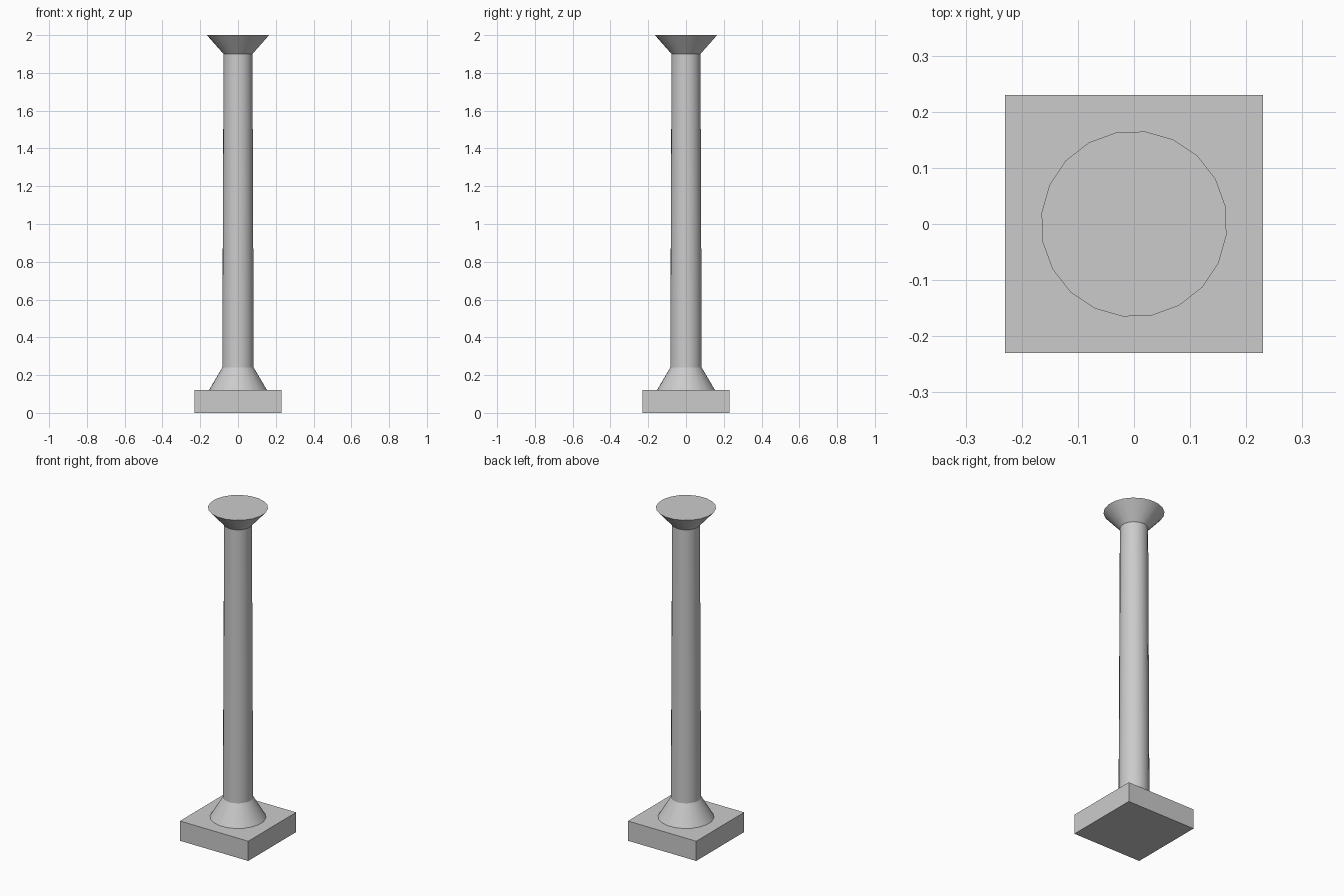
import bpy, bmesh
from math import cos, sin, pi, radians

if "Cube" in bpy.data.objects:
    bpy.data.objects.remove(bpy.data.objects["Cube"])

SIDES = 20
TURN = radians(11)


def finish(bm, name):
    bmesh.ops.recalc_face_normals(bm, faces=bm.faces)
    mesh = bpy.data.meshes.new(name)
    bm.to_mesh(mesh)
    bm.free()
    obj = bpy.data.objects.new(name, mesh)
    bpy.context.collection.objects.link(obj)
    return obj


def lathe(name, profile):
    """Turn (radius, height) points around z and close both ends."""
    bm = bmesh.new()
    rings = []
    for r, z in profile:
        angles = [TURN + 2 * pi * i / SIDES for i in range(SIDES)]
        rings.append([bm.verts.new((r * cos(a), r * sin(a), z)) for a in angles])
    for low, high in zip(rings, rings[1:]):
        for i in range(SIDES):
            j = (i + 1) % SIDES
            bm.faces.new((low[i], low[j], high[j], high[i]))
    bm.faces.new(rings[0])
    bm.faces.new(rings[-1])
    return finish(bm, name)


# square plinth
bm = bmesh.new()
bmesh.ops.create_cube(bm, size=1)
bmesh.ops.scale(bm, vec=(0.46, 0.46, 0.12), verts=bm.verts)
bmesh.ops.translate(bm, vec=(0, 0, 0.06), verts=bm.verts)
finish(bm, "plinth")

# column: flared foot, tapering shaft, spreading capital
column = lathe("column", [(0.155, 0.12), (0.084, 0.24), (0.077, 1.90), (0.166, 2.0)])
bpy.context.view_layer.objects.active = column
column.select_set(True)
bpy.ops.object.shade_smooth_by_angle(angle=radians(25))
